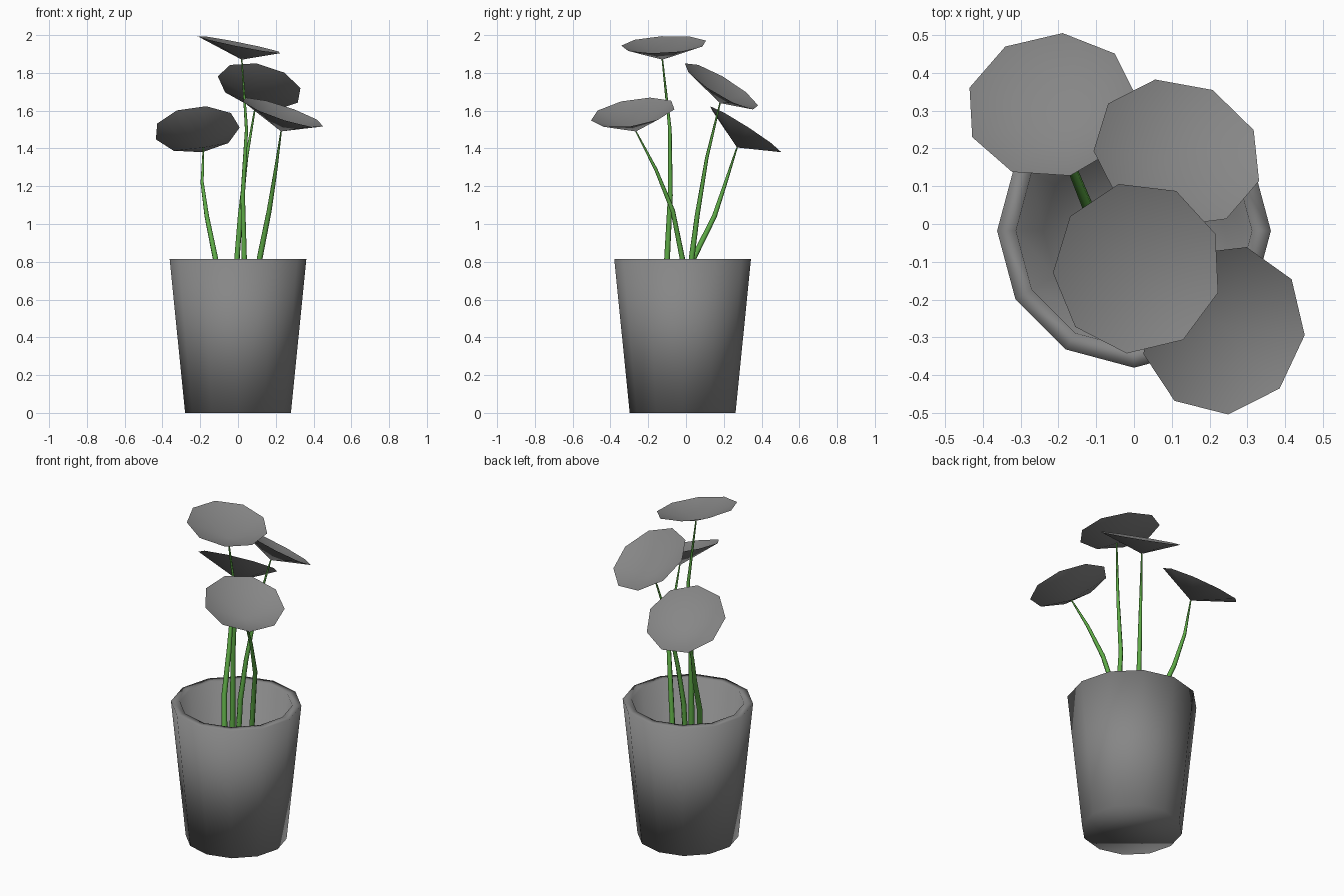
import bpy, bmesh, math
from mathutils import Vector

cube = bpy.data.objects.get("Cube")
if cube:
    bpy.data.objects.remove(cube)


def material(name, rgb):
    m = bpy.data.materials.new(name)
    m.use_nodes = True
    m.diffuse_color = (*rgb, 1)
    m.node_tree.nodes["Principled BSDF"].inputs["Base Color"].default_value = (*rgb, 1)
    return m


GREY = material("grey", (0.24, 0.24, 0.24))
GREEN = material("stem green", (0.11, 0.40, 0.06))


def finish(name, bm, mat):
    for f in bm.faces:
        f.smooth = True
    mesh = bpy.data.meshes.new(name)
    bm.to_mesh(mesh)
    bm.free()
    mesh.materials.append(mat)
    ob = bpy.data.objects.new(name, mesh)
    bpy.context.collection.objects.link(ob)
    return ob


def ring(bm, count, radius, z=0, phase=0):
    step = math.tau / count
    return [bm.verts.new((radius * math.cos(phase + i * step),
                          radius * math.sin(phase + i * step), z)) for i in range(count)]


# Pot: twelve-sided tapered wall, hollow inside, closed by two floors
bm = bmesh.new()
profile = [(0.28, 0), (0.362, 0.815), (0.312, 0.815), (0.24, 0.05)]
rings = [ring(bm, 12, r, z) for r, z in profile]
for low, high in zip(rings, rings[1:]):
    for i in range(12):
        j = (i + 1) % 12
        bm.faces.new((low[i], low[j], high[j], high[i]))
bm.faces.new(rings[0][::-1])
bm.faces.new(rings[-1])
pot = finish("pot", bm, GREY)
pot.location.y = -0.018


# Leaf: shallow nine-sided cone sheet on a tilted rim
def leaf(name, centre, slope, phase, tip):
    bm = bmesh.new()
    rim = ring(bm, 9, 0.228, 0, math.radians(phase))
    normal = Vector((-slope[0], -slope[1], 1))
    turn = Vector((0, 0, 1)).rotation_difference(normal)
    for v in rim:
        v.co = turn @ v.co + Vector(centre)
    apex = bm.verts.new(tip)
    for i in range(9):
        bm.faces.new((apex, rim[i], rim[(i + 1) % 9]))
    finish(name, bm, GREY)


# Stem: thin tapering tube that just pierces the leaf tip
def stem(name, points):
    curve = bpy.data.curves.new(name, "CURVE")
    curve.dimensions = "3D"
    curve.bevel_depth = 0.016
    curve.bevel_resolution = 1
    curve.use_fill_caps = True
    line = curve.splines.new("POLY")
    line.points.add(len(points) - 1)
    for i, (p, co) in enumerate(zip(line.points, points)):
        p.co = (*co, 1)
        p.radius = 1 - 0.75 * (i / (len(points) - 1)) ** 2
    line.use_smooth = True
    curve.materials.append(GREEN)
    bpy.context.collection.objects.link(bpy.data.objects.new(name, curve))


# Each plant: rim centre, rim slope, rim phase, stem path ending at the leaf tip
plants = {
    "back_right": ((-0.218, 0.313, 1.50), (0.1, -0.64), 4,
                   [(-0.04, -0.07, 0.05), (-0.12, 0.04, 0.82), (-0.165, 0.15, 1.04),
                    (-0.19, 0.21, 1.22), (-0.183, 0.27, 1.405)]),
    "back_left": ((0.115, 0.187, 1.73), (-0.25, -0.6), 22,
                  [(-0.03, 0, 0.05), (-0.005, 0.03, 0.82), (0.012, 0.06, 1.05),
                   (0.045, 0.11, 1.35), (0.095, 0.18, 1.64)]),
    "front_left": ((0.236, -0.28, 1.59), (-0.33, 0.17), 35,
                   [(0.03, 0.04, 0.05), (0.115, -0.02, 0.82), (0.165, -0.07, 1.07),
                    (0.2, -0.16, 1.29), (0.228, -0.265, 1.49)]),
    "front_right": ((0.009, -0.116, 1.95), (-0.2, 0.05), 23,
                    [(0.04, -0.11, 0.05), (0.033, -0.1, 0.82), (0.025, -0.083, 1.15),
                     (0.045, -0.085, 1.5), (0.02, -0.125, 1.87)]),
}
for side, (centre, slope, phase, path) in plants.items():
    leaf(side + "_leaf", centre, slope, phase, path[-1])
    stem(side + "_stem", path)
